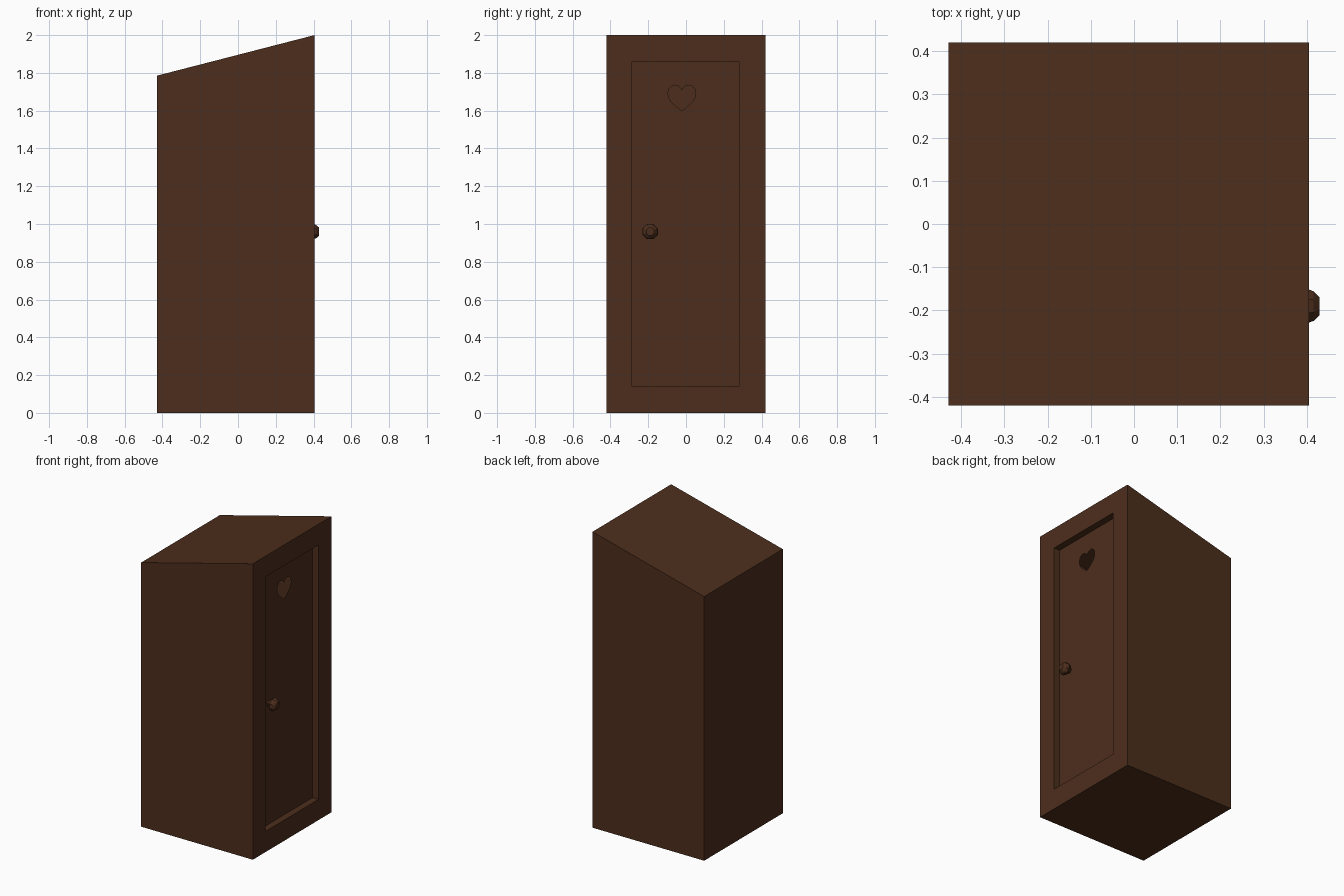
import bpy, bmesh, math

if "Cube" in bpy.data.objects:
    bpy.data.objects.remove(bpy.data.objects["Cube"])

brown = bpy.data.materials.new("dark_wood")
brown.diffuse_color = (0.073, 0.027, 0.0115, 1)
brown.use_nodes = True
brown.node_tree.nodes["Principled BSDF"].inputs["Base Color"].default_value = brown.diffuse_color


def make_object(name, bm, recalc=True):
    bmesh.ops.remove_doubles(bm, verts=bm.verts, dist=1e-5)
    if recalc:
        bmesh.ops.recalc_face_normals(bm, faces=bm.faces)
    mesh = bpy.data.meshes.new(name)
    bm.to_mesh(mesh)
    bm.free()
    mesh.materials.append(brown)
    obj = bpy.data.objects.new(name, mesh)
    bpy.context.collection.objects.link(obj)
    return obj


def face(bm, pts):
    return bm.faces.new([bm.verts.new(p) for p in pts])


def rect(x, y0, y1, z0, z1):
    return [(x, y0, z0), (x, y1, z0), (x, y1, z1), (x, y0, z1)]


def bridge(bm, a, b):
    for i in range(4):
        j = (i + 1) % 4
        face(bm, [a[i], a[j], b[j], b[i]])


BACK, FRONT, HALF = -0.43, 0.405, 0.42
DOOR_X = 0.36
Y0, Y1, Z0, Z1 = -0.285, 0.28, 0.14, 1.86

# Hollow cabin: sloped-roof shell with a recessed doorway
bm = bmesh.new()
back = rect(BACK, -HALF, HALF, 0, 1.785)
front = rect(FRONT, -HALF, HALF, 0, 2.0)
opening = rect(FRONT, Y0, Y1, Z0, Z1)
recess = rect(DOOR_X, Y0, Y1, Z0, Z1)
face(bm, back[::-1])
bridge(bm, back, front)
bridge(bm, front, opening)
bridge(bm, opening, recess)
make_object("cabin", bm)

# Door: two halves meeting on the centre line of the heart-shaped hole
HEART_Y = -0.022
heart = [(0, 1.60), (0.03, 1.622), (0.055, 1.645), (0.069, 1.668), (0.074, 1.692),
         (0.068, 1.715), (0.054, 1.731), (0.036, 1.735), (0.018, 1.73), (0.006, 1.719),
         (0, 1.706)]
bm = bmesh.new()
for side, edge in ((-1, Y0), (1, Y1)):
    outline = [(HEART_Y, Z0)] + [(HEART_Y + side * y, z) for y, z in heart]
    outline += [(HEART_Y, Z1), (edge, Z1), (edge, Z0)]
    if side > 0:
        outline.reverse()
    f = face(bm, [(DOOR_X, y, z) for y, z in outline])
    f.normal_update()
    if f.normal.x < 0:
        f.normal_flip()
make_object("door", bm, recalc=False)

# Low-poly door knob, turned around the x axis
profile = [(DOOR_X, 0.018), (0.372, 0.018), (0.38, 0.034), (0.398, 0.044),
           (0.416, 0.037), (0.43, 0.022)]
SIDES = 8
bm = bmesh.new()
rings = []
for x, r in profile:
    ring = []
    for i in range(SIDES):
        a = 2 * math.pi * (i + 0.5) / SIDES
        ring.append(bm.verts.new((x, -0.19 + r * math.cos(a), 0.96 + r * math.sin(a))))
    rings.append(ring)
for a, b in zip(rings, rings[1:]):
    for i in range(SIDES):
        j = (i + 1) % SIDES
        bm.faces.new([a[i], a[j], b[j], b[i]])
bm.faces.new(rings[0][::-1])
bm.faces.new(rings[-1])
make_object("door_knob", bm)
